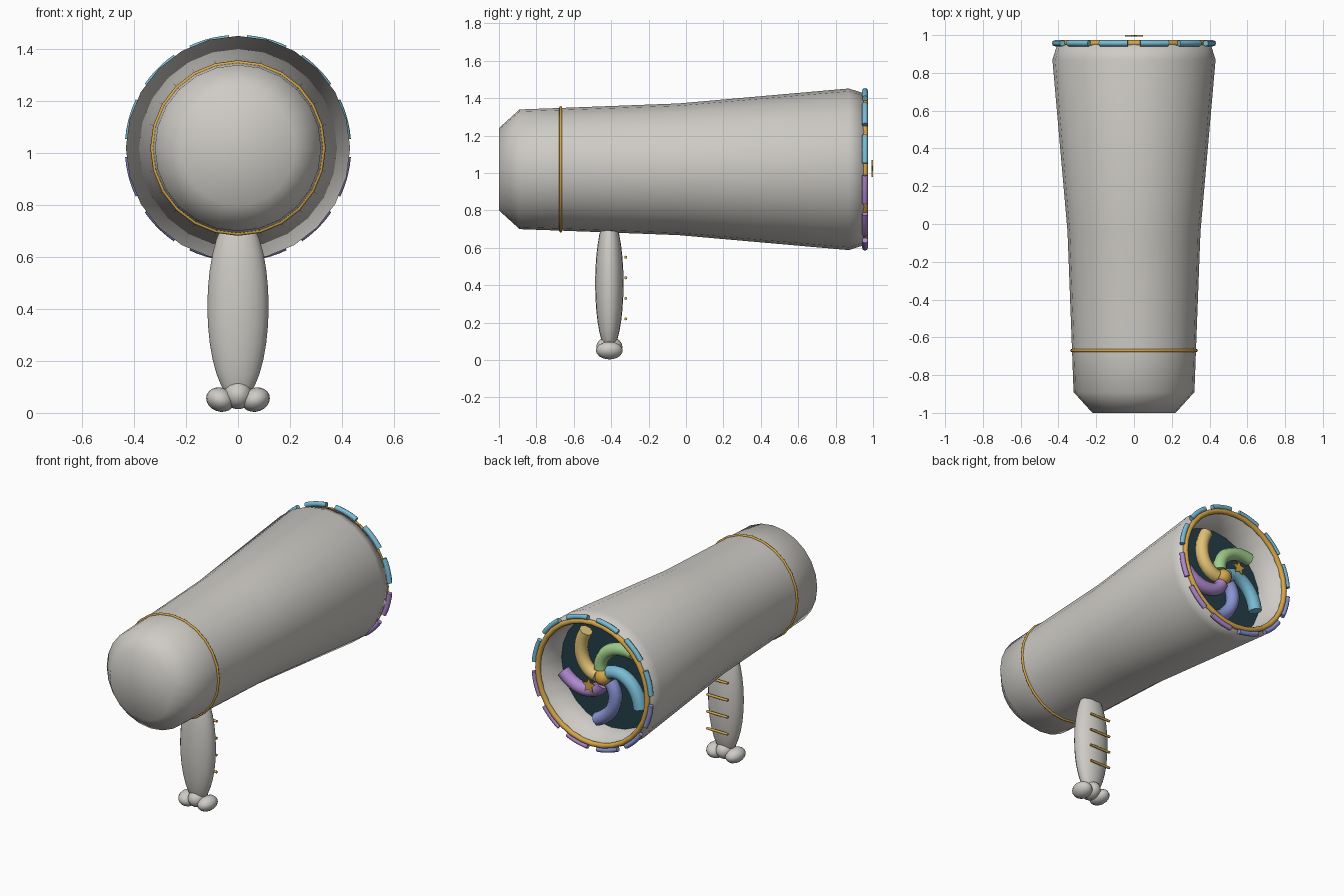
import bpy, bmesh, math
from mathutils import Matrix, Vector

if "Cube" in bpy.data.objects:
    bpy.data.objects.remove(bpy.data.objects["Cube"])

AXIS_Z = 1.02      # height of the barrel axis
GRIP_Y = -0.41     # depth of the handle


def material(name, rgb):
    m = bpy.data.materials.new(name)
    m.diffuse_color = (*rgb, 1)
    m.use_nodes = True
    m.node_tree.nodes["Principled BSDF"].inputs["Base Color"].default_value = m.diffuse_color
    return m


GREY = material("warm_grey", (0.62, 0.60, 0.565))
GOLD = material("gold", (0.66, 0.38, 0.065))
BLUE = material("sky_blue", (0.19, 0.50, 0.66))
PURPLE = material("purple", (0.42, 0.25, 0.62))
PERI = material("periwinkle", (0.25, 0.30, 0.66))
GREEN = material("green", (0.35, 0.61, 0.26))
YELLOW = material("yellow", (0.75, 0.54, 0.18))
DARK = material("dark_teal", (0.018, 0.047, 0.065))


def add(name, mesh, mat, smooth=True):
    mesh.materials.clear()
    mesh.materials.append(mat)
    for p in mesh.polygons:
        p.material_index = 0
        p.use_smooth = smooth
    ob = bpy.data.objects.new(name, mesh)
    bpy.context.collection.objects.link(ob)
    return ob


def from_bmesh(name, bm, mat, smooth=True):
    bmesh.ops.recalc_face_normals(bm, faces=bm.faces)
    mesh = bpy.data.meshes.new(name)
    bm.to_mesh(mesh)
    bm.free()
    return add(name, mesh, mat, smooth)


def lathe(name, profile, mat, sides):
    """Revolve (radius, y) points about the barrel axis."""
    bm = bmesh.new()
    vs = [bm.verts.new((r, y, AXIS_Z)) for r, y in profile]
    es = [bm.edges.new(pair) for pair in zip(vs, vs[1:])]
    bmesh.ops.spin(bm, geom=vs + es, cent=(0, 0, AXIS_Z), axis=(0, 1, 0),
                   angle=math.tau, steps=sides, use_merge=False)
    bmesh.ops.remove_doubles(bm, verts=bm.verts, dist=1e-4)
    return from_bmesh(name, bm, mat)


def ellipsoid(name, loc, radii, mat, tilt=0, seg=16, rings=10):
    bm = bmesh.new()
    mx = (Matrix.Translation(loc) @ Matrix.Rotation(tilt, 4, 'Y')
          @ Matrix.Diagonal((*radii, 1)))
    bmesh.ops.create_uvsphere(bm, u_segments=seg, v_segments=rings, radius=1, matrix=mx)
    return from_bmesh(name, bm, mat)


def tube(name, pts, radius, mat, closed=False):
    cu = bpy.data.curves.new(name, 'CURVE')
    cu.dimensions = '3D'
    cu.bevel_depth = radius
    cu.bevel_resolution = 2
    cu.use_fill_caps = True
    sp = cu.splines.new('POLY')
    sp.points.add(len(pts) - 1)
    for p, co in zip(sp.points, pts):
        p.co = (*co, 1)
    sp.use_cyclic_u = closed
    tmp = bpy.data.objects.new(name, cu)
    bpy.context.collection.objects.link(tmp)
    bpy.context.view_layer.update()
    mesh = bpy.data.meshes.new_from_object(tmp.evaluated_get(bpy.context.evaluated_depsgraph_get()))
    bpy.data.objects.remove(tmp)
    return add(name, mesh, mat)


def polar(r, deg, y):
    a = math.radians(deg)
    return Vector((r * math.cos(a), y, AXIS_Z + r * math.sin(a)))


def ring(name, r, y, thick, sides):
    tube(name, [polar(r, 360 * i / sides, y) for i in range(sides)], thick, GOLD, True)


# Barrel: closed domed end, flared body, open recessed mouth
lathe("barrel", [(0, -1), (0.22, -1), (0.32, -0.89), (0.328, -0.67), (0.352, -0.04),
                 (0.432, 0.87), (0.405, 0.955), (0.38, 0.955), (0.36, 0.74)], GREY, 24)
lathe("mouth_back", [(0, 0.76), (0.362, 0.76)], DARK, 24)

# Gold bands
ring("front_band", 0.33, -0.67, 0.008, 24)
ring("mouth_band", 0.393, 0.957, 0.017, 32)

# Rounded segments around the mouth, coloured by position
for k in range(12):
    mid = 15 + 30 * k
    mat = BLUE if mid < 180 else PERI if mid < 270 else PURPLE
    tube(f"rim_segment_{k + 1}",
         [polar(0.42, mid - 10.5 + 21 * i / 5, 0.957) for i in range(6)], 0.016, mat)

# Spiral fan arms and hub
for k, mat in enumerate((YELLOW, GREEN, BLUE, PERI, PURPLE)):
    tip = 64 + 72 * k
    pts = [polar(0.05 + 0.245 * t, tip - 72 * (1 - t), 0.84) for t in (i / 10 for i in range(11))]
    tube(f"fan_arm_{k + 1}", pts, 0.042, mat)
ellipsoid("fan_hub", (0, 0.85, AXIS_Z), (0.05, 0.05, 0.05), GOLD)

# Flat star in front of the mouth
bm = bmesh.new()
star = bm.faces.new([bm.verts.new(polar(0.05 if i % 2 == 0 else 0.023, 90 + 36 * i, 0.992))
                     for i in range(10)])
ext = bmesh.ops.extrude_face_region(bm, geom=[star])
bmesh.ops.translate(bm, vec=(0, 0.008, 0),
                    verts=[v for v in ext["geom"] if isinstance(v, bmesh.types.BMVert)])
from_bmesh("mouth_star", bm, GOLD, False)

# Handle, grip bars and lobed foot
ellipsoid("handle", (0, GRIP_Y, 0.41), (0.118, 0.076, 0.365), GREY, seg=20, rings=16)
for k in range(4):
    z = 0.22 + 0.11 * k
    tube(f"grip_bar_{k + 1}", [(-0.075, -0.322, z), (0.075, -0.322, z)], 0.008, GOLD)
ellipsoid("foot_centre", (0, GRIP_Y, 0.07), (0.055, 0.07, 0.056), GREY)
for side, label in ((-1, "left"), (1, "right")):
    ellipsoid(f"foot_lobe_{label}", (side * 0.068, GRIP_Y, 0.051), (0.056, 0.072, 0.046),
              GREY, tilt=side * -0.35)
